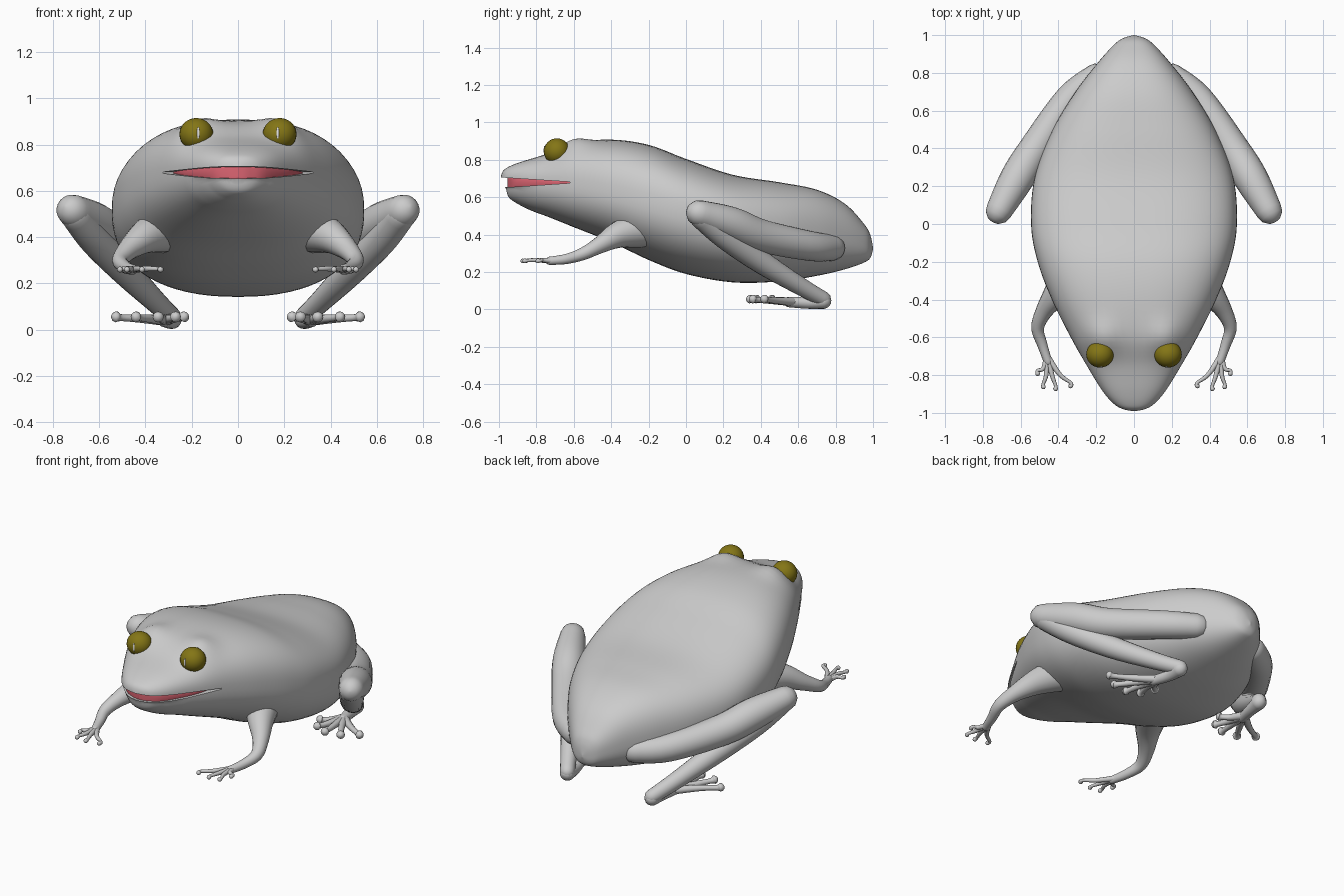
import bpy, bmesh, math
from mathutils import Vector

if "Cube" in bpy.data.objects:
    bpy.data.objects.remove(bpy.data.objects["Cube"])


def material(name, rgb):
    m = bpy.data.materials.new(name)
    m.diffuse_color = (*rgb, 1)
    m.use_nodes = True
    m.node_tree.nodes["Principled BSDF"].inputs["Base Color"].default_value = m.diffuse_color
    return m


SKIN = material("skin grey", (0.6, 0.6, 0.6))
MOUTH = material("mouth pink", (0.72, 0.13, 0.17))
EYE = material("eye olive", (0.23, 0.18, 0.008))
GLINT = material("pupil white", (0.9, 0.9, 0.9))


def smooth_path(pts, steps):
    """Catmull-Rom interpolation of tuples of any length."""
    out, n = [], len(pts)
    for i in range(n - 1):
        a, b, c, d = pts[max(i - 1, 0)], pts[i], pts[i + 1], pts[min(i + 2, n - 1)]
        for s in range(steps):
            t = s / steps
            out.append(tuple(
                0.5 * (2 * q + (r - p) * t + (2 * p - 5 * q + 4 * r - u) * t * t
                       + (3 * q - p - 3 * r + u) * t ** 3)
                for p, q, r, u in zip(a, b, c, d)))
    out.append(tuple(pts[-1]))
    return out


def skin_rings(bm, rings):
    vs = [[bm.verts.new(p) for p in ring] for ring in rings]
    n = len(vs[0])
    for a, b in zip(vs, vs[1:]):
        for i in range(n):
            j = (i + 1) % n
            bm.faces.new((a[i], a[j], b[j], b[i]))
    bm.faces.new(vs[0])
    bm.faces.new(vs[-1])


def finish(bm, name, mat, mirror=False, angle=50):
    bmesh.ops.recalc_face_normals(bm, faces=bm.faces)
    me = bpy.data.meshes.new(name)
    bm.to_mesh(me)
    bm.free()
    me.materials.append(mat)
    ob = bpy.data.objects.new(name, me)
    bpy.context.collection.objects.link(ob)
    if mirror:
        ob.modifiers.new("mirror", 'MIRROR').use_mirror_merge = False
    smooth(ob, angle)
    return ob


def smooth(ob, angle):
    bpy.ops.object.select_all(action='DESELECT')
    ob.select_set(True)
    bpy.context.view_layer.objects.active = ob
    bpy.ops.object.shade_smooth_by_angle(angle=math.radians(angle))


def loft(bm, stations, steps, sides, n_up, n_low):
    """Rings across y from (y, half width, top, bottom, height of widest point)."""
    rings = []
    for y, w, zt, zb, zw in smooth_path(stations, steps):
        w, ring = max(w, 0.001), []
        for k in range(sides):
            a = 2 * math.pi * k / sides
            c, s = math.cos(a), math.sin(a)
            e = 2 / (n_up if s >= 0 else n_low)
            h = (zt - zw) if s >= 0 else (zw - zb)
            ring.append(Vector((math.copysign(abs(c) ** e, c) * w, y,
                                zw + math.copysign(abs(s) ** e, s) * h)))
        rings.append(ring)
    skin_rings(bm, rings)


def tube(bm, pts, sides=16, steps=5):
    """Round limb through (x, y, z, radius) with rounded ends."""
    path = smooth_path(pts, steps)
    c = [Vector(p[:3]) for p in path]
    r = [p[3] for p in path]
    d = [(c[min(i + 1, len(c) - 1)] - c[max(i - 1, 0)]).normalized() for i in range(len(c))]
    secs = list(zip(c, r, d))
    cap = [math.radians(a) for a in (30, 60, 85)]
    head = [(c[0] - d[0] * r[0] * math.sin(a), r[0] * math.cos(a), d[0]) for a in reversed(cap)]
    tail = [(c[-1] + d[-1] * r[-1] * math.sin(a), r[-1] * math.cos(a), d[-1]) for a in cap]
    rings = []
    for p, rad, t in head + secs + tail:
        u = t.cross(Vector((0, 0, 1))).normalized()
        v = u.cross(t)
        rings.append([p + (u * math.cos(2 * math.pi * k / sides)
                           + v * math.sin(2 * math.pi * k / sides)) * rad for k in range(sides)])
    skin_rings(bm, rings)


# body and head as one loft
body_stations = [
    (-0.992, 0.001, 0.700, 0.690, 0.695), (-0.98, 0.06, 0.738, 0.615, 0.69),
    (-0.95, 0.11, 0.762, 0.580, 0.69), (-0.88, 0.17, 0.79, 0.545, 0.69),
    (-0.75, 0.25, 0.83, 0.50, 0.68), (-0.60, 0.335, 0.89, 0.44, 0.66),
    (-0.40, 0.435, 0.908, 0.36, 0.62), (-0.20, 0.51, 0.88, 0.265, 0.57),
    (0.0, 0.545, 0.805, 0.19, 0.52), (0.25, 0.525, 0.72, 0.145, 0.46),
    (0.50, 0.43, 0.68, 0.15, 0.42), (0.70, 0.31, 0.64, 0.18, 0.40),
    (0.85, 0.195, 0.565, 0.215, 0.38), (0.95, 0.105, 0.46, 0.25, 0.35),
    (0.985, 0.055, 0.40, 0.275, 0.33), (1.0, 0.001, 0.33, 0.32, 0.325)]
bm = bmesh.new()
loft(bm, body_stations, 6, 64, 2.6, 2.3)
for v in bm.verts:
    x, y, z = v.co
    if z > 0.68:  # brow mounds behind the eyes
        v.co.z += 0.035 * math.exp(-((abs(x) - 0.17) ** 2 + (y + 0.60) ** 2) / 0.008)
    elif y < -0.8:  # lower jaw set back
        v.co.y += 0.025 * min(1, (-0.8 - y) / 0.12) * min(1, (0.68 - z) / 0.03)
body = finish(bm, "body", SKIN)

# mouth gap cut by a wedge
bm = bmesh.new()
wedge = [(-1.05, 0.71), (-0.9, 0.70), (-0.62, 0.682), (-0.62, 0.676), (-0.9, 0.657), (-1.05, 0.65)]
skin_rings(bm, [[(x, y, z) for y, z in wedge] for x in (-0.5, 0.5)])
cutter = finish(bm, "mouth_cutter", MOUTH)
cutter.hide_render = True
mod = body.modifiers.new("mouth", 'BOOLEAN')
mod.operation, mod.solver, mod.object = 'DIFFERENCE', 'EXACT', cutter
bpy.context.view_layer.objects.active = body
bpy.ops.object.modifier_apply(modifier=mod.name)
bpy.data.objects.remove(cutter)
smooth(body, 50)

# pink mouth lining just inside the lips
bm = bmesh.new()
loft(bm, [(-0.955, 0.001, 0.70, 0.66, 0.68), (-0.945, 0.05, 0.712, 0.645, 0.68),
          (-0.90, 0.125, 0.715, 0.64, 0.68), (-0.75, 0.232, 0.715, 0.64, 0.68),
          (-0.62, 0.28, 0.70, 0.66, 0.68)], 5, 32, 5, 5)
finish(bm, "mouth_lining", MOUTH)


# eyes and thin pupils
def ball(name, mat, centre, size):
    bm = bmesh.new()
    bmesh.ops.create_uvsphere(bm, u_segments=28, v_segments=16, radius=1)
    for v in bm.verts:
        v.co = Vector(centre) + Vector([a * b for a, b in zip(v.co, size)])
    finish(bm, name, mat, True, 60)


ball("eye", EYE, (0.18, -0.69, 0.845), (0.073, 0.07, 0.07))
ball("pupil", GLINT, (0.172, -0.757, 0.85), (0.006, 0.004, 0.026))

# front legs with four fingers
bm = bmesh.new()
tube(bm, [(0.33, -0.24, 0.43, 0.10), (0.405, -0.36, 0.40, 0.072), (0.475, -0.46, 0.345, 0.046),
          (0.51, -0.55, 0.298, 0.034), (0.485, -0.64, 0.27, 0.027), (0.455, -0.73, 0.26, 0.022)])
for x, y in [(0.335, -0.865), (0.415, -0.88), (0.48, -0.87), (0.51, -0.80)]:
    tube(bm, [(0.46, -0.70, 0.26, 0.017), ((x + 0.45) / 2, (y - 0.73) / 2, 0.264, 0.012),
              (x, y + 0.025, 0.262, 0.009), (x, y + 0.008, 0.26, 0.013)], 10, 4)
finish(bm, "front_leg", SKIN, True)

# hind legs: thigh and shank
bm = bmesh.new()
tube(bm, [(0.20, 0.78, 0.33, 0.07), (0.34, 0.66, 0.34, 0.08), (0.52, 0.40, 0.395, 0.088),
          (0.62, 0.24, 0.46, 0.09), (0.715, 0.07, 0.515, 0.07)], 20)
finish(bm, "thigh", SKIN, True)
bm = bmesh.new()
tube(bm, [(0.705, 0.08, 0.50, 0.066), (0.62, 0.21, 0.39, 0.068), (0.49, 0.40, 0.255, 0.062),
          (0.36, 0.61, 0.125, 0.048), (0.285, 0.735, 0.055, 0.041)], 20)
finish(bm, "shank", SKIN, True)

# hind feet with five toes
bm = bmesh.new()
tube(bm, [(0.285, 0.735, 0.045, 0.042), (0.295, 0.65, 0.036, 0.032), (0.32, 0.55, 0.04, 0.028)])
for x, y in [(0.525, 0.42), (0.44, 0.36), (0.345, 0.345), (0.27, 0.38), (0.235, 0.46)]:
    tube(bm, [(0.31, 0.58, 0.04, 0.024), ((x + 0.32) / 2, (y + 0.55) / 2, 0.048, 0.018),
              (x * 0.9 + 0.032, y * 0.9 + 0.055, 0.052, 0.015), (x, y, 0.055, 0.024)], 12, 4)
finish(bm, "hind_foot", SKIN, True)
